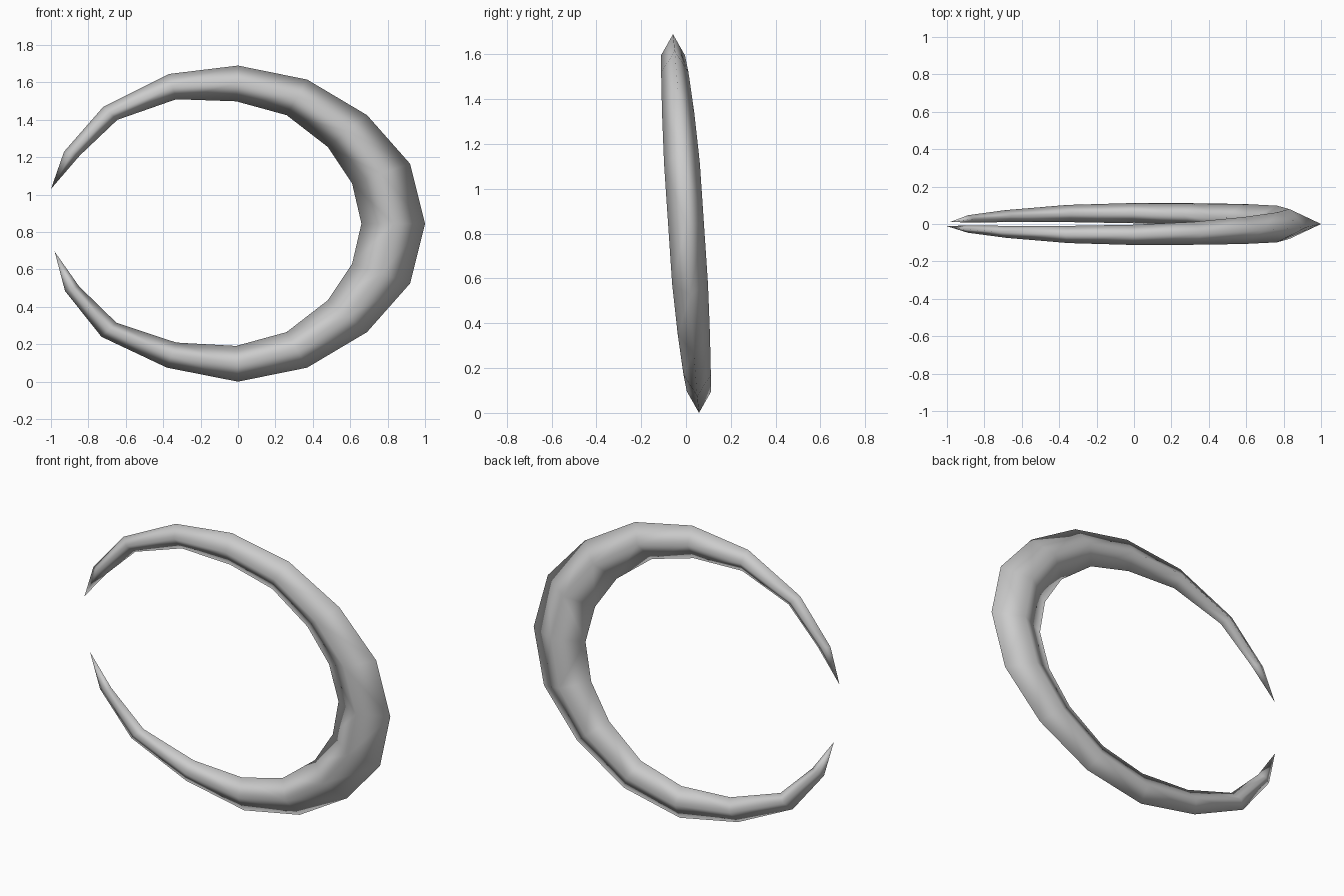
import bpy
import bmesh

default_cube = bpy.data.objects.get("Cube")
if default_cube:
    bpy.data.objects.remove(default_cube, do_unlink=True)

MID_HEIGHT = 0.845

# Each station: outer x, outer rise, inner x, inner rise, sideways offset, half thickness
apex = (1, 0, 0.66, 0, 0, 0.08)
shared_arc = [
    (0.92, 0.32, 0.61, 0.215, 0.018, 0.08),
    (0.69, 0.58, 0.48, 0.41, 0.035, 0.072),
    (0.37, 0.77, 0.26, 0.58, 0.05, 0.061),
    (0, 0.845, -0.01, 0.654, 0.058, 0.054),
]
upper_end = [
    (-0.37, 0.8, -0.33, 0.665, 0.056, 0.046),
    (-0.72, 0.625, -0.645, 0.555, 0.042, 0.032),
    (-0.93, 0.385, -0.845, 0.365, 0.027, 0.02),
]
lower_end = [
    (-0.38, 0.77, -0.33, 0.636, 0.056, 0.046),
    (-0.73, 0.605, -0.65, 0.53, 0.042, 0.032),
    (-0.925, 0.36, -0.85, 0.335, 0.027, 0.02),
]
upper_tip = (-1, 0.185, 0.012)
lower_tip = (-0.98, 0.15, 0.012)


def add_section(bm, station, side):
    """Add one diamond section; side is +1 for the upper arm, -1 for the lower."""
    outer_x, outer_rise, inner_x, inner_rise, offset, half = station
    y = -side * offset
    outer_z = MID_HEIGHT + side * outer_rise
    inner_z = MID_HEIGHT + side * inner_rise
    middle_x = (outer_x + inner_x) / 2
    middle_z = (outer_z + inner_z) / 2
    corners = [
        (outer_x, y, outer_z),
        (middle_x, y - half, middle_z),
        (inner_x, y, inner_z),
        (middle_x, y + half, middle_z),
    ]
    return [bm.verts.new(corner) for corner in corners]


def bridge(bm, first, second):
    """Join two diamond sections with a band of quads."""
    count = len(first)
    for i in range(count):
        j = (i + 1) % count
        bm.faces.new((first[i], first[j], second[j], second[i]))


def add_arm(bm, start, stations, tip, side):
    """Sweep the sections along one arm and close it in a point."""
    previous = start
    for station in stations:
        section = add_section(bm, station, side)
        bridge(bm, previous, section)
        previous = section
    tip_x, tip_rise, tip_offset = tip
    point = bm.verts.new((tip_x, -side * tip_offset, MID_HEIGHT + side * tip_rise))
    for i, vert in enumerate(previous):
        bm.faces.new((vert, previous[(i + 1) % len(previous)], point))


# Tapered open ring, with its two arms twisted apart sideways
bm = bmesh.new()
thick_section = add_section(bm, apex, 1)
add_arm(bm, thick_section, shared_arc + upper_end, upper_tip, 1)
add_arm(bm, thick_section, shared_arc + lower_end, lower_tip, -1)
bmesh.ops.recalc_face_normals(bm, faces=bm.faces)
for face in bm.faces:
    face.smooth = True

mesh = bpy.data.meshes.new("open_ring")
bm.to_mesh(mesh)
bm.free()
ring = bpy.data.objects.new("open_ring", mesh)
bpy.context.collection.objects.link(ring)

# Plain grey surface
grey = bpy.data.materials.new("light_grey")
grey.use_nodes = True
colour = (0.6, 0.6, 0.6, 1)
grey.diffuse_color = colour
grey.node_tree.nodes["Principled BSDF"].inputs["Base Color"].default_value = colour
mesh.materials.append(grey)
